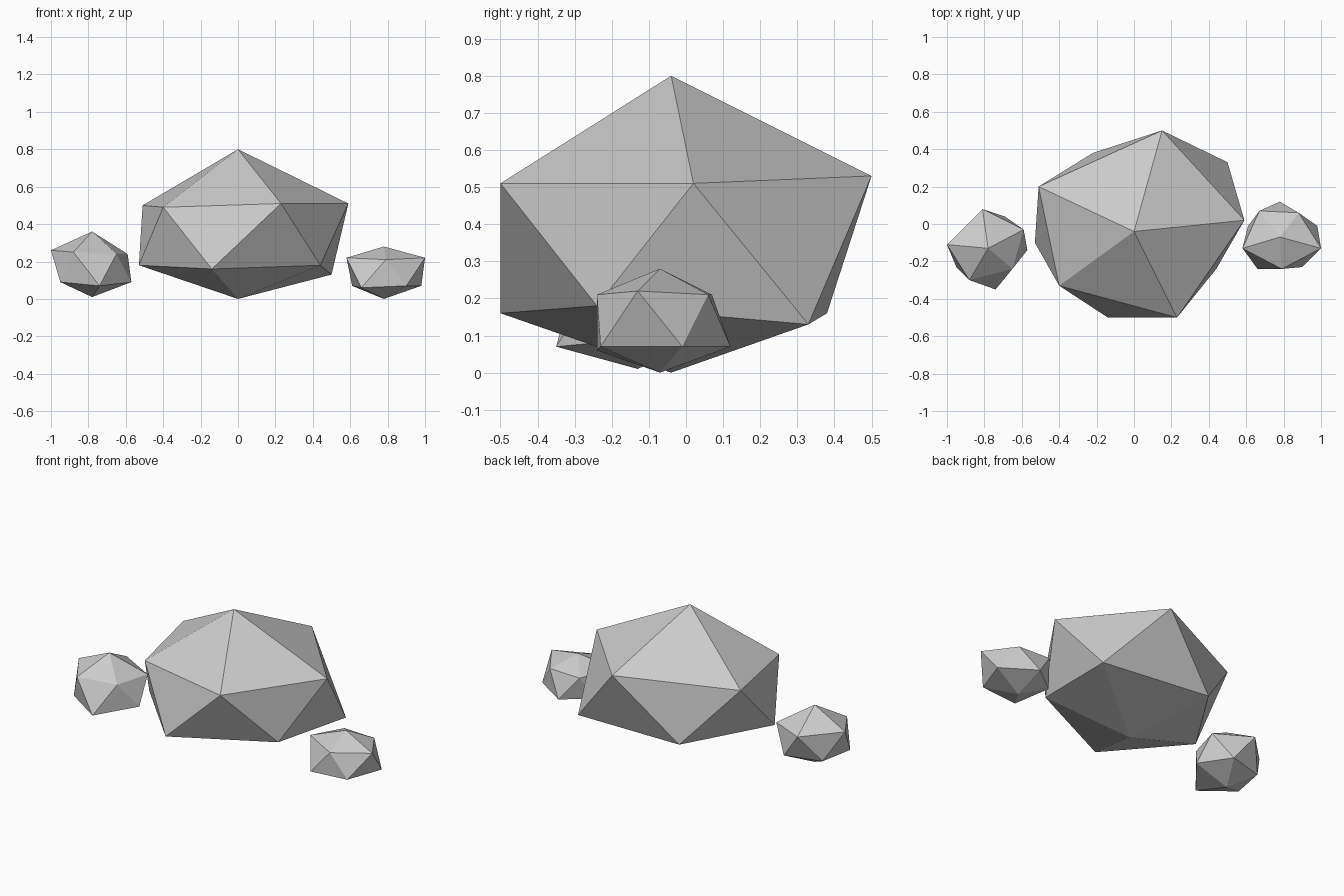
import bpy
import bmesh
from mathutils import Vector

default_cube = bpy.data.objects.get("Cube")
if default_cube:
    bpy.data.objects.remove(default_cube, do_unlink=True)

# One plain stone colour for all the rocks
stone = bpy.data.materials.new("stone_grey")
stone.use_nodes = True
colour = (0.6, 0.6, 0.6, 1.0)
stone.diffuse_color = colour
shader = next(node for node in stone.node_tree.nodes if node.type == "BSDF_PRINCIPLED")
shader.inputs["Base Color"].default_value = colour
shader.inputs["Roughness"].default_value = 0.9


def make_rock(name, top, bottom, upper, lower):
    """Uneven twenty-sided rock: two poles joined by two staggered rings.

    Rings run anticlockwise from above; each lower corner sits between
    the upper corner of the same index and the next one.
    """
    mesh = bpy.data.meshes.new(name)
    bm = bmesh.new()
    crown, base = [bm.verts.new(Vector(point)) for point in (top, bottom)]
    high = [bm.verts.new(Vector(point)) for point in upper]
    low = [bm.verts.new(Vector(point)) for point in lower]
    count = len(high)
    for i in range(count):
        after = (i + 1) % count
        bm.faces.new((crown, high[i], high[after]))
        bm.faces.new((high[i], low[i], high[after]))
        bm.faces.new((high[after], low[i], low[after]))
        bm.faces.new((base, low[after], low[i]))
    bmesh.ops.recalc_face_normals(bm, faces=bm.faces[:])
    bm.to_mesh(mesh)
    bm.free()
    mesh.materials.append(stone)
    rock = bpy.data.objects.new(name, mesh)
    bpy.context.scene.collection.objects.link(rock)
    return rock


# Large middle rock
make_rock(
    "large_rock",
    top=(0, -0.04, 0.8),
    bottom=(0, -0.04, 0.0),
    upper=[(0.59, 0.02, 0.51), (0.15, 0.5, 0.53), (-0.51, 0.2, 0.5),
           (-0.4, -0.33, 0.49), (0.23, -0.5, 0.51)],
    lower=[(0.5, 0.33, 0.13), (-0.22, 0.38, 0.16), (-0.53, -0.1, 0.18),
           (-0.14, -0.5, 0.16), (0.44, -0.24, 0.18)],
)

# Small flat rock on the model's left
make_rock(
    "small_left_rock",
    top=(0.78, -0.07, 0.28),
    bottom=(0.78, -0.07, 0.0),
    upper=[(0.88, 0.06, 0.21), (0.67, 0.07, 0.21), (0.58, -0.13, 0.22),
           (0.79, -0.24, 0.21), (1, -0.13, 0.22)],
    lower=[(0.78, 0.12, 0.07), (0.61, -0.01, 0.07), (0.66, -0.24, 0.06),
           (0.9, -0.23, 0.07), (0.98, -0.01, 0.07)],
)

# Small taller rock on the model's right
make_rock(
    "small_right_rock",
    top=(-0.78, -0.13, 0.36),
    bottom=(-0.78, -0.13, 0.01),
    upper=[(-0.59, -0.03, 0.24), (-0.81, 0.08, 0.25), (-1, -0.11, 0.26),
           (-0.88, -0.3, 0.25), (-0.65, -0.24, 0.24)],
    lower=[(-0.69, 0.04, 0.09), (-0.91, -0.02, 0.09), (-0.95, -0.23, 0.09),
           (-0.74, -0.35, 0.07), (-0.57, -0.14, 0.09)],
)
